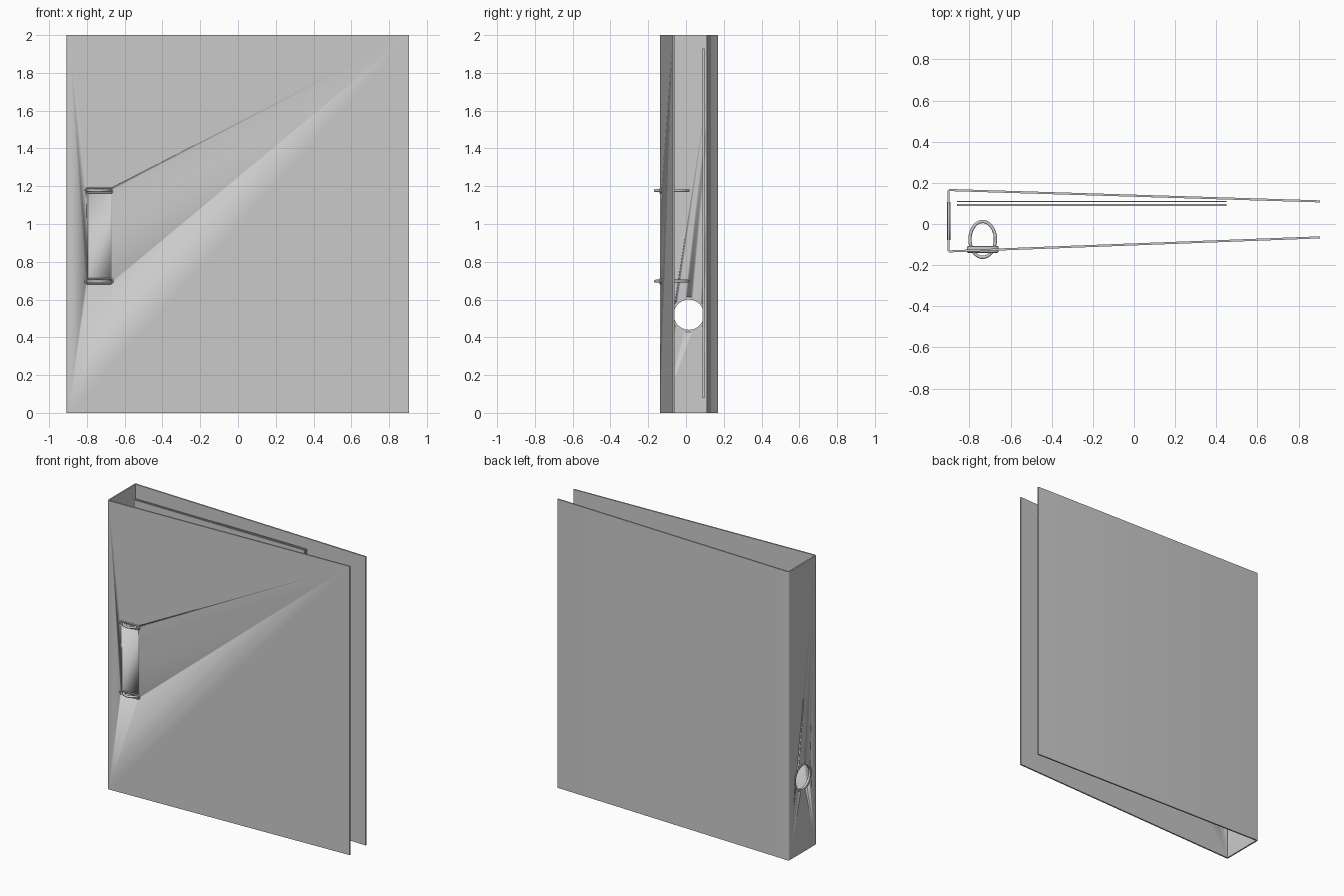
import bpy, bmesh
from math import sin, cos, pi, radians
from mathutils import Vector

if "Cube" in bpy.data.objects:
    bpy.data.objects.remove(bpy.data.objects["Cube"])


def finish(bm, name, smooth=True):
    bmesh.ops.recalc_face_normals(bm, faces=bm.faces[:])
    me = bpy.data.meshes.new(name)
    bm.to_mesh(me)
    bm.free()
    ob = bpy.data.objects.new(name, me)
    bpy.context.collection.objects.link(ob)
    if smooth:
        bpy.ops.object.select_all(action='DESELECT')
        ob.select_set(True)
        bpy.context.view_layer.objects.active = ob
        bpy.ops.object.shade_smooth_by_angle(angle=radians(35))
    return ob


def prism(name, pts, direction, smooth=True):
    """Extrude a closed outline along a direction."""
    bm = bmesh.new()
    face = bm.faces.new([bm.verts.new(p) for p in pts])
    ext = bmesh.ops.extrude_face_region(bm, geom=[face])
    verts = [g for g in ext['geom'] if isinstance(g, bmesh.types.BMVert)]
    bmesh.ops.translate(bm, vec=Vector(direction), verts=verts)
    return finish(bm, name, smooth)


def band(name, loops):
    """Skin closed loops into a doughnut-like closed surface."""
    bm = bmesh.new()
    rows = [[bm.verts.new(p) for p in loop] for loop in loops]
    n, m = len(rows), len(rows[0])
    for i in range(n):
        a, b = rows[i], rows[(i + 1) % n]
        for j in range(m):
            k = (j + 1) % m
            bm.faces.new((a[j], a[k], b[k], b[j]))
    return finish(bm, name)


def circle(x, y, z, r, n=48):
    return [(x, y + r * cos(2 * pi * i / n), z + r * sin(2 * pi * i / n)) for i in range(n)]


def stadium(x, y, z, half, r, n=10):
    pts = []
    for side, start in ((1, -pi / 2), (-1, pi / 2)):
        for i in range(n + 1):
            a = start + pi * i / n
            pts.append((x + side * (half - r) + r * cos(a), y, z + r * sin(a)))
    return pts


def corner(cx, cy, r, a0, a1, n=5):
    return [(cx + r * cos(radians(a0 + (a1 - a0) * i / n)),
             cy + r * sin(radians(a0 + (a1 - a0) * i / n)), 0) for i in range(n + 1)]


def cut(target, cutter):
    cutter.hide_render = True
    cutter.hide_set(True)
    mod = target.modifiers.new(cutter.name, 'BOOLEAN')
    mod.operation, mod.solver, mod.object = 'DIFFERENCE', 'EXACT', cutter


# Folded cover: back board, spine and front board in one profile
outer = ([(0.905, 0.115, 0)] + corner(-0.895, 0.158, 0.012, 90, 180)
         + corner(-0.895, -0.126, 0.012, 180, 270) + [(0.905, -0.07, 0)])
inner = [(0.905, -0.06, 0), (-0.897, -0.128, 0), (-0.897, 0.16, 0), (0.905, 0.105, 0)]
cover = prism("folder_cover", outer + inner, (0, 0, 2))

# Finger hole in the spine with its rim
HY, HZ = 0.015, 0.52
cut(cover, prism("finger_hole_cutter", circle(-1, HY, HZ, 0.085), (0.15, 0, 0)))
band("finger_hole_rim", [circle(-0.909, HY, HZ, 0.080), circle(-0.909, HY, HZ, 0.093),
                         circle(-0.893, HY, HZ, 0.093), circle(-0.893, HY, HZ, 0.080)])

# Rings passing through rimmed slots in the front board
RX, RY, TUBE = -0.736, -0.075, 0.008
for i, z in enumerate((0.697, 1.177)):
    cut(cover, prism(f"slot_cutter_{i}", stadium(RX, -0.2, z, 0.070, 0.0125), (0, 0.15, 0)))
    band(f"slot_rim_{i}", [stadium(RX, y, z, half, r) for y, half, r in (
        (-0.138, 0.067, 0.0095), (-0.140, 0.071, 0.0135), (-0.136, 0.077, 0.0165),
        (-0.110, 0.077, 0.0165), (-0.108, 0.071, 0.0135), (-0.110, 0.067, 0.0095))])
    loops = []
    for s in range(48):
        a = 2 * pi * s / 48
        loops.append([(RX + (0.062 + TUBE * cos(t)) * cos(a),
                       RY + (0.087 + TUBE * cos(t)) * sin(a),
                       z + TUBE * sin(t)) for t in (2 * pi * k / 12 for k in range(12))])
    band(f"binder_ring_{i}", loops)

# Inner sheets lying against the back board
for name, y0, y1 in (("inner_board", 0.087, 0.097), ("inner_sheet", 0.108, 0.113)):
    prism(name, [(-0.86, y0, 0.08), (0.45, y0, 0.08), (0.45, y1, 0.08), (-0.86, y1, 0.08)],
          (0, 0, 1.85), smooth=False)
